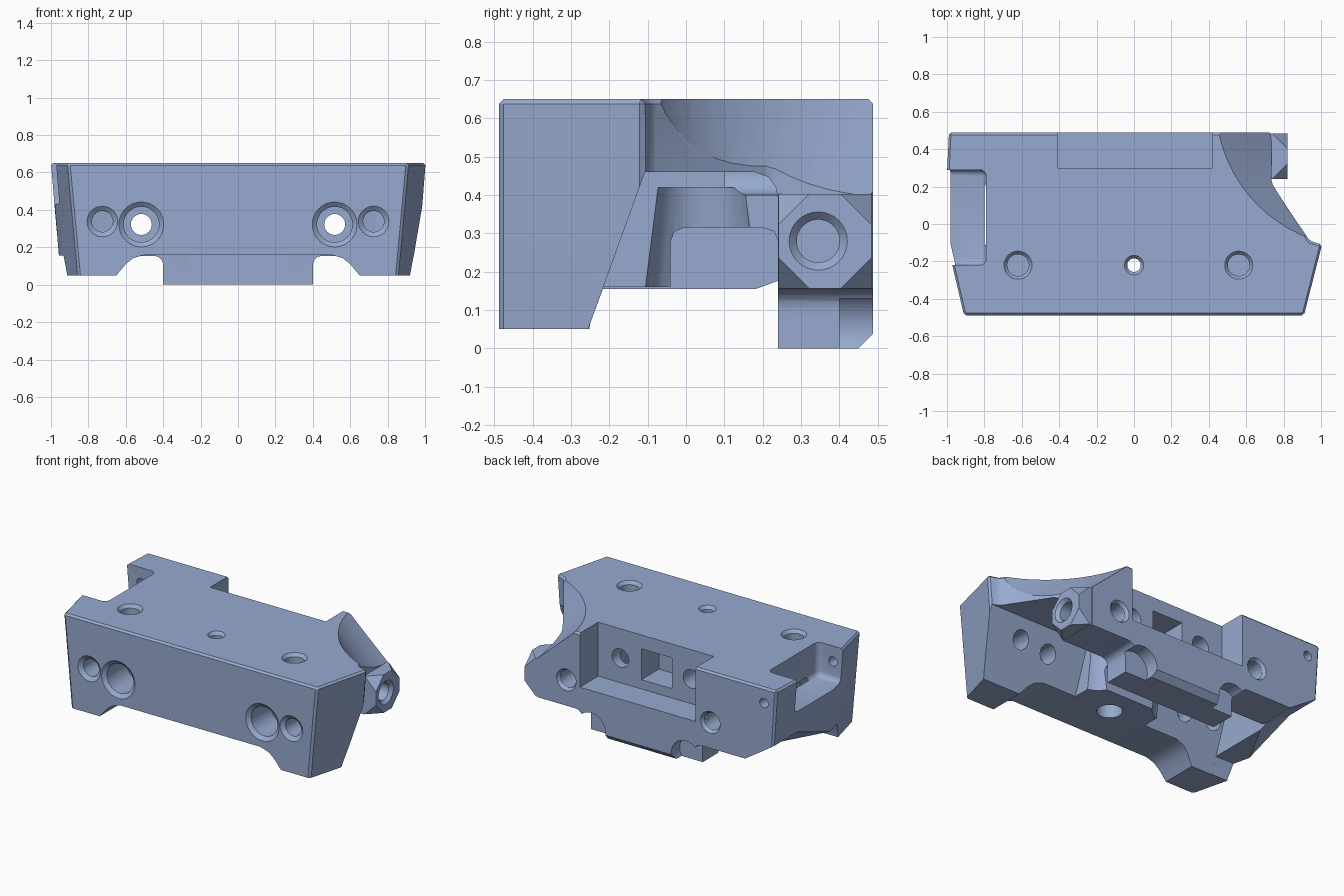
import bpy, bmesh, math
from mathutils import Vector

if "Cube" in bpy.data.objects:
    bpy.data.objects.remove(bpy.data.objects["Cube"])

steel = bpy.data.materials.new("blue_grey_metal")
steel.diffuse_color = (0.31, 0.40, 0.62, 1)
steel.use_nodes = True
steel.node_tree.nodes["Principled BSDF"].inputs["Base Color"].default_value = steel.diffuse_color


def make(name, bm):
    bmesh.ops.recalc_face_normals(bm, faces=bm.faces)
    me = bpy.data.meshes.new(name)
    bm.to_mesh(me)
    bm.free()
    me.materials.append(steel)
    ob = bpy.data.objects.new(name, me)
    bpy.context.collection.objects.link(ob)
    return ob


def loft(name, a, b):
    """Solid between two matching loops of 3D points."""
    bm = bmesh.new()
    va = [bm.verts.new(p) for p in a]
    vb = [bm.verts.new(p) for p in b]
    bm.faces.new(va)
    bm.faces.new(vb[::-1])
    for i in range(len(a)):
        j = (i + 1) % len(a)
        bm.faces.new((va[i], vb[i], vb[j], va[j]))
    return make(name, bm)


def bevel(ob, width, segments=1):
    m = ob.modifiers.new("bevel", 'BEVEL')
    m.width, m.segments = width, segments
    m.limit_method, m.angle_limit = 'ANGLE', math.radians(25)
    bpy.context.view_layer.objects.active = ob
    bpy.ops.object.modifier_apply(modifier=m.name)
    return ob


def triangulate(ob):
    bm = bmesh.new()
    bm.from_mesh(ob.data)
    bmesh.ops.triangulate(bm, faces=bm.faces)
    bm.to_mesh(ob.data)
    bm.free()


def measure(me):
    """Volume, closedness and bounding extent of a mesh."""
    bm = bmesh.new()
    bm.from_mesh(me)
    vol, closed = bm.calc_volume(signed=True), all(len(e.link_faces) == 2 for e in bm.edges)
    ext = max((max(abs(c) for c in v.co) for v in bm.verts), default=9)
    bm.free()
    return vol, closed, ext


def boolean(tool, op='DIFFERENCE'):
    """Combine the tool with the body, retrying until the result is a sound solid."""
    triangulate(tool)
    old, tv = measure(body.data)[0], abs(measure(tool.data)[0])
    sign = 1 if op == 'UNION' else -1
    m = body.modifiers.new("boolean", 'BOOLEAN')
    m.operation, m.object = op, tool
    spare = result = None
    for k in range(4):
        tool.location = (0.0006 * k, -0.0004 * k, 0.0005 * k)
        for solver in ('MANIFOLD', 'EXACT'):
            m.solver = solver
            bpy.context.view_layer.update()
            dg = bpy.context.evaluated_depsgraph_get()
            me = bpy.data.meshes.new_from_object(body.evaluated_get(dg))
            vol, closed, ext = measure(me)
            change = sign * (vol - old)
            if 1e-8 < change < tv + 1e-4 and ext < 1.02:
                spare = spare or me
                if closed:
                    result = me
                    break
        if result:
            break
    body.modifiers.remove(m)
    if result or spare:
        body.data = result or spare
    bpy.data.objects.remove(tool, do_unlink=True)


def prism_x(pts, x0, x1, name="cutter"):
    return loft(name, [(x0, y, z) for y, z in pts], [(x1, y, z) for y, z in pts])


def prism_y(pts, y0, y1, name="cutter", dx=0.0):
    return loft(name, [(x + dx, y0, z) for x, z in pts], [(x, y1, z) for x, z in pts])


def box(x0, x1, y0, y1, z0, z1, name="cutter"):
    return prism_x([(y0, z0), (y1, z0), (y1, z1), (y0, z1)], x0, x1, name)


def cone(p, q, r0, r1, n=32):
    p, q = Vector(p), Vector(q)
    d = q - p
    u = d.orthogonal().normalized()
    v = d.normalized().cross(u)
    ring = [u * math.cos(2 * math.pi * i / n) + v * math.sin(2 * math.pi * i / n) for i in range(n)]
    return loft("cutter", [p + e * r0 for e in ring], [q + e * r1 for e in ring])


def hole(p, direction, depth, r, rim=0.0, sink=0.02):
    """Drilled hole starting at the surface point p, with a chamfered rim."""
    p, d = Vector(p), Vector(direction)
    boolean(cone(p - d * 0.05, p + d * depth, r, r))
    if rim:
        k = (rim - r) / sink
        boolean(cone(p - d * 0.01, p + d * (sink + 0.001), rim + 0.01 * k, r - 0.001 * k))


# Main body: plan outline as (top x, bottom x, y), tapered towards the base
plan = [(-0.91, -0.85, -0.488), (0.91, 0.85, -0.488), (1.006, 0.955, -0.11), (0.94, 0.93, -0.09),
        (0.735, 0.735, 0.22), (0.735, 0.735, 0.488), (-0.99, -0.95, 0.488), (-1.0, -0.945, 0.29),
        (-0.998, -0.945, -0.11)]
body = loft("tapered_mount_block", [(b, y, 0) for t, b, y in plan], [(t, y, 0.65) for t, b, y in plan])
bevel(body, 0.012)
triangulate(body)

# Concave scoop on the right end
n = 72
ring = [(math.cos(2 * math.pi * i / n), math.sin(2 * math.pi * i / n)) for i in range(n)]
boolean(loft("cutter", [(1.38 + 0.65 * c, 0.53 + 0.65 * s, 0.401) for c, s in ring],
             [(1.20 + 0.775 * c, 0.65 + 0.775 * s, 0.66) for c, s in ring]))

# Underside: feet height, open belly, arched front edge
boolean(box(-2, 2, -1, 0.24, -0.2, 0.05))
boolean(prism_x([(-0.27, -0.1), (-0.25, 0.065), (-0.217, 0.155), (0.2402, 0.155), (0.2402, -0.1)], -2.1, 2.1))
arch = [(-0.65, 0.0), (-0.65, 0.05), (-0.60, 0.11), (-0.56, 0.142), (-0.50, 0.16)]
boolean(prism_y(arch + [(-x, z) for x, z in reversed(arch)], -1.1, 0.2396))
for s in (-1, 1):
    # Rear wall steps up outside the central leg
    boolean(bevel(box(min(s * 0.4, s * 2), max(s * 0.4, s * 2), 0.1, 1, -0.3, 0.1545), 0.05, 4))

# Hollow chambers either side of the central web
chamber = [(-0.32, -0.127), (-0.217, 0.156), (-0.107, 0.46), (0.18, 0.46), (0.215, 0.447),
           (0.234, 0.42), (0.2405, 0.39), (0.2405, -0.127)]
boolean(prism_x(chamber, -0.80, -0.26))
boolean(prism_x(chamber, 0.261, 1.6))
boolean(prism_x([(-0.04, 0.02), (-0.04, 0.28), (-0.03, 0.305), (-0.005, 0.315), (0.2, 0.315), (0.23, 0.305),
                 (0.2398, 0.28), (0.2398, 0.02)], -0.5, 0.5))

# Flared sides of the central web
for s in (-1, 1):
    boolean(cone((s * 0.30, 0.04, 0.01), (s * 0.30, 0.04, 0.42), 0.17, 0.12))

# Rear left lower corner slope, fading out along the left wall
slope = [(-0.76, 0.15), (-0.965, 0.285), (-1.3, 0.51), (-1.3, -0.02), (-0.76, -0.02)]
boolean(prism_y(slope, 0.24, 1))
boolean(prism_y(slope, -0.12, 0.2403, dx=-0.2))

# Rear top recess with square window and two round holes
boolean(box(-0.41, 0.42, 0.30, 1, 0.30, 1))
boolean(box(-0.11, 0.11, 0.12, 0.4, 0.36, 0.56))
for x in (-0.25, 0.26):
    hole((x, 0.30, 0.46), (0, -1, 0), 0.2, 0.06)

# Left side pocket with filleted floor
boolean(bevel(box(-1.5, -0.79, -0.22, 0.29, 0.43, 1.0), 0.035, 4))
hole((-0.90, 0.488, 0.55), (0, -1, 0), 0.85, 0.03)

# Leg: bottom rear chamfer and two round scoops
boolean(prism_x([(0.44, -0.01), (0.51, 0.06), (0.51, -0.01)], -1, 1))
for s in (-1, 1):
    boolean(cone((s * 0.34, 0.40, 0.05), (s * 0.34, 0.6, 0.05), 0.105, 0.105))

# Octagonal boss on the right end
boss = box(0.60, 0.82, 0.2415, 0.484, 0.156, 0.403, "octagonal_boss")
bm = bmesh.new()
bm.from_mesh(boss.data)
for y, sy in ((0.2415, -1), (0.484, 1)):
    for z, sz in ((0.156, -1), (0.403, 1)):
        bmesh.ops.bisect_plane(bm, geom=bm.verts[:] + bm.edges[:] + bm.faces[:],
                               plane_co=(0.82, y - sy * 0.08, z), plane_no=(1, sy, sz), clear_outer=True)
        bmesh.ops.holes_fill(bm, edges=[e for e in bm.edges if e.is_boundary])
bmesh.ops.recalc_face_normals(bm, faces=bm.faces)
bm.to_mesh(boss.data)
bm.free()
boolean(boss, 'UNION')
hole((0.82, 0.345, 0.28), (-1, 0, 0), 0.16, 0.056, 0.076)

# Front and rear horizontal holes
for s in (-1, 1):
    hole((s * 0.517, -0.488, 0.322), (0, 1, 0), 0.22, 0.095, 0.12)
    hole((s * 0.517, -0.40, 0.322), (0, 1, 0), 1.1, 0.056)
    hole((s * 0.517, 0.488, 0.322), (0, -1, 0), 0.05, 0.056, 0.07)
    hole((s * 0.725, -0.488, 0.338), (0, 1, 0), 0.45, 0.056, 0.082)

# Vertical holes
for x in (-0.62, 0.56):
    hole((x, -0.22, 0.65), (0, 0, -1), 0.2, 0.058, 0.075)
hole((0, -0.22, 0.65), (0, 0, -1), 0.7, 0.036, 0.052)
hole((0, -0.22, 0.16), (0, 0, 1), 0.09, 0.075)

# Shading
bpy.ops.object.select_all(action='DESELECT')
body.select_set(True)
bpy.context.view_layer.objects.active = body
bpy.ops.object.shade_smooth_by_angle(angle=math.radians(28))
